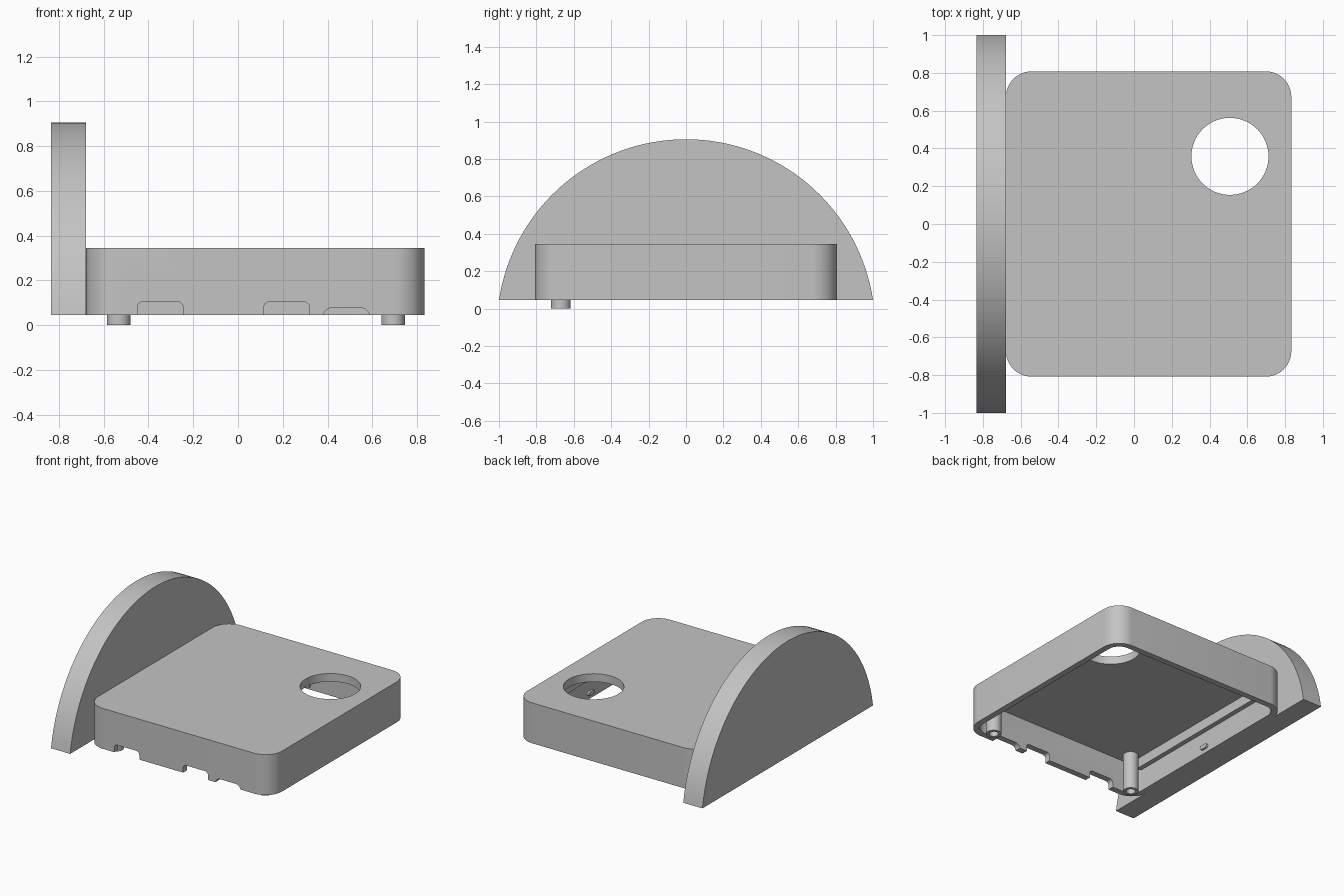
import bpy
import bmesh
from math import sin, cos, pi, asin
from mathutils import Vector

if "Cube" in bpy.data.objects:
    bpy.data.objects.remove(bpy.data.objects["Cube"])

grey = bpy.data.materials.new("plain grey")
grey.use_nodes = True
grey.diffuse_color = (0.55, 0.55, 0.55, 1)
grey.node_tree.nodes["Principled BSDF"].inputs["Base Color"].default_value = (0.55, 0.55, 0.55, 1)

# Where a 2D profile point lies for each extrusion axis
PLACE = {
    "x": lambda u, v, w: Vector((w, u, v)),
    "y": lambda u, v, w: Vector((u, w, v)),
    "z": lambda u, v, w: Vector((u, v, w)),
}


def prism(name, profile, axis, low, high):
    """Extrude a closed profile along an axis."""
    bm = bmesh.new()
    base = bm.faces.new([bm.verts.new(PLACE[axis](u, v, low)) for u, v in profile])
    new = bmesh.ops.extrude_face_region(bm, geom=[base])["geom"]
    shift = PLACE[axis](0, 0, high - low)
    bmesh.ops.translate(bm, vec=shift, verts=[g for g in new if isinstance(g, bmesh.types.BMVert)])
    bmesh.ops.recalc_face_normals(bm, faces=bm.faces)
    mesh = bpy.data.meshes.new(name)
    bm.to_mesh(mesh)
    bm.free()
    mesh.materials.append(grey)
    obj = bpy.data.objects.new(name, mesh)
    bpy.context.collection.objects.link(obj)
    return obj


def rounded(u0, u1, v0, v1, r, steps=12):
    """Rectangle with rounded corners."""
    corners = [(u1 - r, v1 - r), (u0 + r, v1 - r), (u0 + r, v0 + r), (u1 - r, v0 + r)]
    return [(u + r * cos((k + i / steps) * pi / 2), v + r * sin((k + i / steps) * pi / 2))
            for k, (u, v) in enumerate(corners) for i in range(steps + 1)]


def circle(u, v, r, n=64):
    return [(u + r * cos(2 * pi * i / n), v + r * sin(2 * pi * i / n)) for i in range(n)]


def activate(obj):
    bpy.ops.object.select_all(action="DESELECT")
    obj.select_set(True)
    bpy.context.view_layer.objects.active = obj


def cut(obj, cutter):
    """Subtract a cutter and discard it."""
    cutter.hide_render = True
    mod = obj.modifiers.new("cut", "BOOLEAN")
    mod.operation, mod.solver, mod.object = "DIFFERENCE", "EXACT", cutter
    activate(obj)
    bpy.ops.object.modifier_apply(modifier=mod.name)
    bpy.data.objects.remove(cutter)


def smooth(obj):
    activate(obj)
    bpy.ops.object.shade_smooth_by_angle(angle=0.5)


LEFT, RIGHT, HALF_Y = 0.833, -0.678, 0.808
BOTTOM, TOP, CEILING = 0.045, 0.345, 0.285
WALL = 0.045

# Open-bottomed case with rounded corners
case = prism("case", rounded(RIGHT, LEFT, -HALF_Y, HALF_Y, 0.135), "z", BOTTOM, TOP)
cut(case, prism("cavity_cutter", rounded(RIGHT + WALL, LEFT - WALL, -HALF_Y + WALL, HALF_Y - WALL, 0.09),
                "z", -0.1, CEILING))
cut(case, prism("hole_cutter", circle(0.508, 0.358, 0.204), "z", 0.2, 0.5))

# Port notches along the front rim
for x0, x1, z1, r in [(-0.45, -0.245, 0.104, 0.025), (0.115, 0.32, 0.104, 0.025), (0.38, 0.588, 0.077, 0.04)]:
    cut(case, prism("notch_cutter", rounded(x0, x1, -0.1, z1, r, 6), "y", -0.9, -0.7))
smooth(case)

# Round-topped side panel
rise = 0.86
radius = (1 + rise * rise) / (2 * rise)
centre_z = BOTTOM + rise - radius
half_angle = asin(1 / radius)
arc = [(radius * sin(a), centre_z + radius * cos(a))
       for a in (half_angle * (i / 32 - 1) for i in range(65))]
smooth(prism("side_panel", arc, "x", -0.835, RIGHT))

# Inner shelves and snap nubs on both side walls
for side, wall, inward in [("left", LEFT - WALL, -1), ("right", RIGHT + WALL, 1)]:
    a, b = sorted((wall - inward * 0.01, wall + inward * 0.035))
    prism(side + "_shelf", rounded(a, b, -0.68, 0.68, 0.005, 2), "z", 0.21, CEILING + 0.01)
    a, b = sorted((wall - inward * 0.01, wall + inward * 0.015))
    prism(side + "_nub", rounded(-0.035, 0.035, 0.075, 0.105, 0.014, 4), "x", a, b)
prism("back_nub", rounded(-0.06, 0.06, 0.06, 0.09, 0.01, 4), "y", HALF_Y - WALL - 0.015, HALF_Y - WALL + 0.01)

# Hollow locating pins at the front corners
for side, x in [("left", 0.693), ("right", -0.533)]:
    pin = prism(side + "_pin", circle(x, -0.67, 0.053, 32), "z", 0, CEILING + 0.01)
    cut(pin, prism("bore_cutter", circle(x, -0.67, 0.032, 32), "z", -0.1, 0.08))
    smooth(pin)
